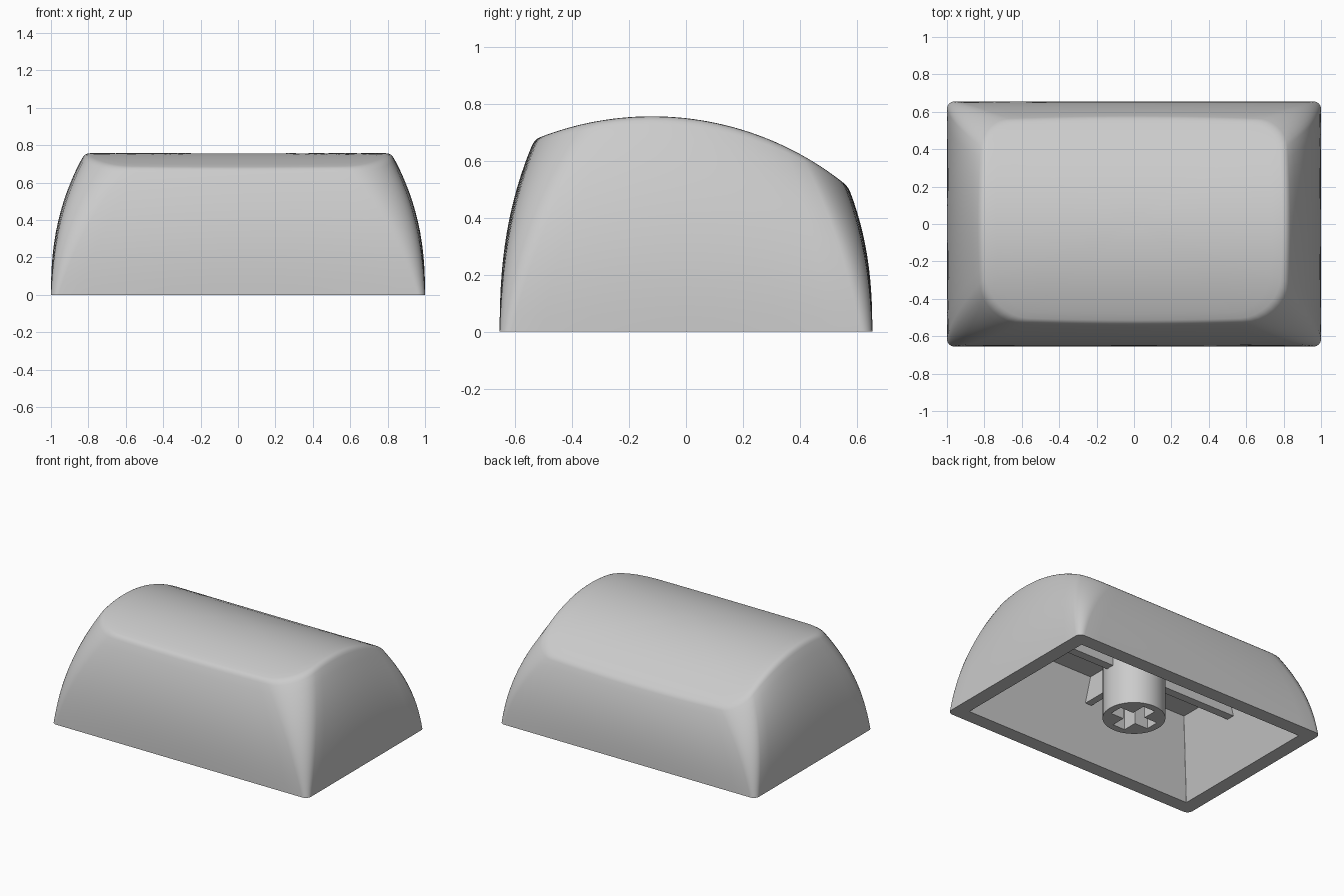
import bpy, bmesh, math
from mathutils import Vector, Matrix

cube = bpy.data.objects.get("Cube")
if cube:
    bpy.data.objects.remove(cube, do_unlink=True)

grey = bpy.data.materials.new("light_grey_plastic")
grey.use_nodes = True
colour = (0.6, 0.6, 0.6, 1)
grey.diffuse_color = colour
grey.node_tree.nodes["Principled BSDF"].inputs["Base Color"].default_value = colour

CORNER, LONG, SHORT = 8, 16, 12      # segments of corners and straight sides
CEILING = 0.51


def finish(bm, name):
    bmesh.ops.recalc_face_normals(bm, faces=bm.faces)
    mesh = bpy.data.meshes.new(name)
    bm.to_mesh(mesh)
    bm.free()
    mesh.materials.append(grey)
    obj = bpy.data.objects.new(name, mesh)
    bpy.context.collection.objects.link(obj)
    return obj


def box(name, size, centre):
    bm = bmesh.new()
    bmesh.ops.create_cube(bm, size=1, matrix=Matrix.Translation(centre) @ Matrix.Diagonal((*size, 1)))
    return finish(bm, name)


def outline(hx, front, back, r_front, r_back):
    """Rounded rectangle, counter-clockwise, always the same point count."""
    arcs = []
    for i, (sx, sy) in enumerate(((1, 1), (-1, 1), (-1, -1), (1, -1))):
        r = r_back if sy > 0 else r_front
        cx, cy = sx * (hx - r), (back - r if sy > 0 else front + r)
        angles = [math.pi / 2 * (i + k / CORNER) for k in range(CORNER + 1)]
        arcs.append([Vector((cx + r * math.cos(a), cy + r * math.sin(a))) for a in angles])
    pts = []
    for i, arc in enumerate(arcs):
        pts += arc
        n = SHORT if i % 2 else LONG
        pts += [arc[-1].lerp(arcs[(i + 1) % 4][0], k / n) for k in range(1, n)]
    return pts


def top_height(y):
    """Cylindrical crown across the cap."""
    return 0.757 - 1.087 + math.sqrt(1.087 ** 2 - (y + 0.12) ** 2)


def wall_outline(t):
    """Outer wall section from foot (0) to crown (1): leaning in, corners growing rounder."""
    lean = t ** 2.4
    hx = 1 - 0.18 * lean
    pts = outline(hx, -0.655 + 0.122 * lean, 0.655 - 0.085 * lean, 0.04 + 0.18 * t, 0.04 + 0.11 * t)
    bow = 0.035 * t
    return [Vector((p.x * (1 - bow * (p.y / 0.6) ** 2), p.y * (1 - bow * (p.x / hx) ** 2))) for p in pts]


def build_cap():
    edge = [Vector((p.x, p.y, top_height(p.y))) for p in wall_outline(1)]
    count = len(edge)
    bm = bmesh.new()
    rings = []

    def add_ring(points):
        rings.append([bm.verts.new(p) for p in points])

    def wall(t):
        return [Vector((p.x, p.y, t * e.z)) for p, e in zip(wall_outline(t), edge)]

    def crown(s):
        ys = [0.015 + (p.y - 0.015) * s for p in edge]
        return [Vector((p.x * s, y, top_height(y))) for p, y in zip(edge, ys)]

    # cavity, from ceiling down to the bottom rim
    add_ring((*p, CEILING) for p in outline(0.75, -0.4, 0.4, 0.003, 0.003))
    add_ring((*p, 0) for p in outline(0.90, -0.555, 0.555, 0.003, 0.003))
    # outer walls
    for s in range(14):
        add_ring(wall(0.965 * s / 13))
    # soft edge between walls and crown
    low, high = wall(0.965), crown(0.965)
    for k in (0.25, 0.5, 0.75):
        add_ring(a.lerp(e, k).lerp(e.lerp(b, k), k) for a, e, b in zip(low, edge, high))
    # crown
    for s in (0.965, 0.9, 0.8, 0.65, 0.5, 0.35, 0.2, 0.08):
        add_ring(crown(s))

    for level, (a, b) in enumerate(zip(rings, rings[1:])):
        for i in range(count):
            j = (i + 1) % count
            f = bm.faces.new((a[i], a[j], b[j], b[i]))
            f.smooth = level > 1
    bm.faces.new(rings[0])
    bm.faces.new(rings[-1]).smooth = True
    return finish(bm, "cap_shell")


build_cap()

# crossed ribs under the ceiling
box("long_rib", (1.6, 0.06, 0.21), (0, 0, 0.445))
box("cross_rib", (0.05, 0.9, 0.21), (0, 0, 0.445))

# round stem with a cross-shaped socket
bm = bmesh.new()
bmesh.ops.create_cone(bm, cap_ends=True, segments=48, radius1=0.2, radius2=0.2, depth=0.5,
                      matrix=Matrix.Translation((0, 0, 0.29)))
stem = finish(bm, "stem")
bpy.context.view_layer.objects.active = stem
for size in ((0.3, 0.095, 0.6), (0.095, 0.3, 0.6)):
    cutter = box("socket_cutter", size, (0, 0, 0.02))
    cutter.hide_render = True
    cut = stem.modifiers.new("socket", 'BOOLEAN')
    cut.object = cutter
    cut.solver = 'EXACT'
    bpy.ops.object.modifier_apply(modifier=cut.name)
    bpy.data.objects.remove(cutter, do_unlink=True)
bpy.ops.object.select_all(action='DESELECT')
stem.select_set(True)
bpy.ops.object.shade_smooth_by_angle(angle=math.radians(30))
